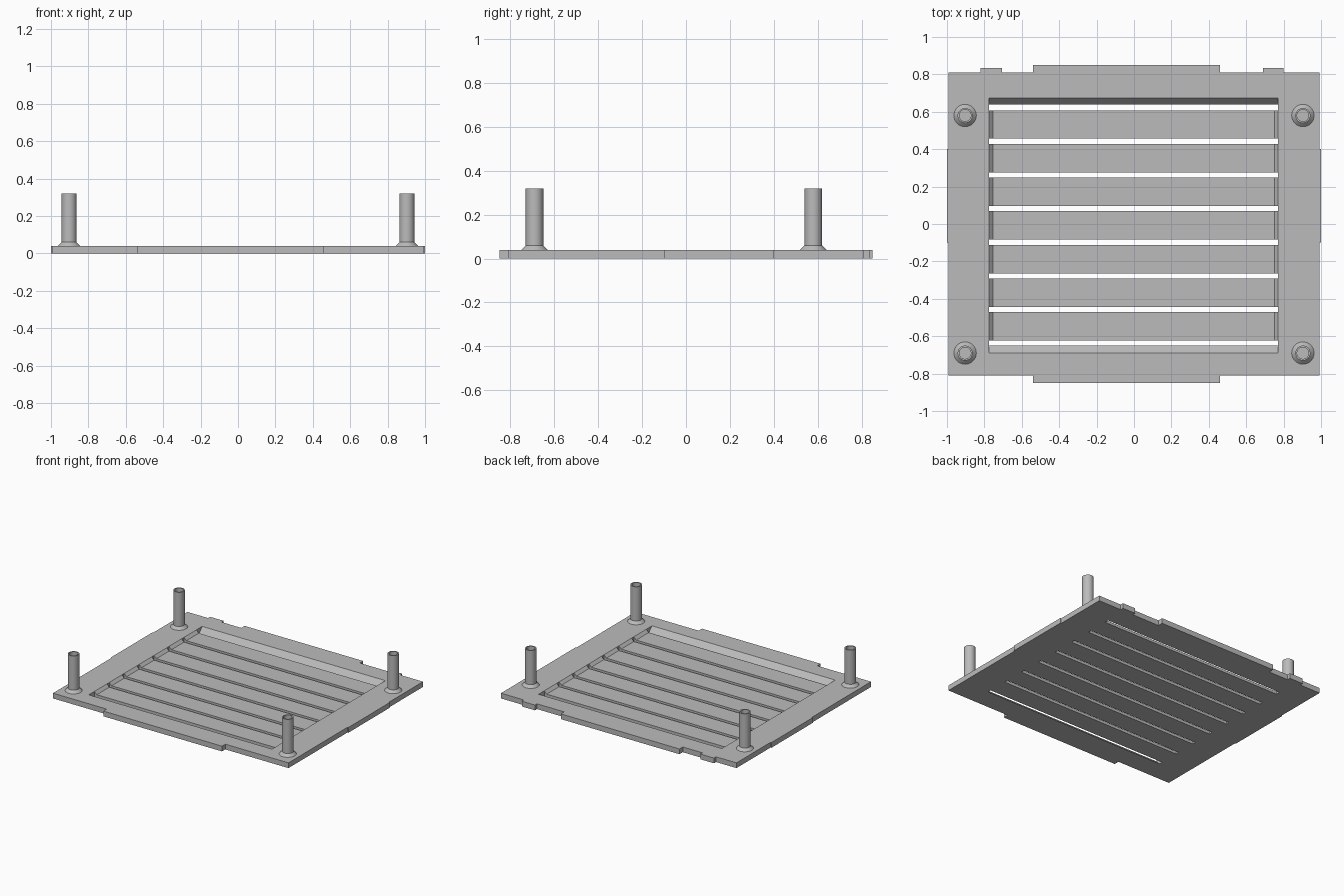
import bpy, bmesh, math

if "Cube" in bpy.data.objects:
    bpy.data.objects.remove(bpy.data.objects["Cube"], do_unlink=True)

grey = bpy.data.materials.new("plain_grey")
grey.use_nodes = True
grey.diffuse_color = (0.5, 0.5, 0.5, 1)
grey.node_tree.nodes["Principled BSDF"].inputs["Base Color"].default_value = (0.5, 0.5, 0.5, 1)

THICK = 0.04             # plate thickness
SLAT = 0.02              # slat thickness
LEFT, RIGHT = -0.775, 0.77
FRONT, BACK = -0.69, 0.675


def add_object(name, bm):
    bmesh.ops.recalc_face_normals(bm, faces=bm.faces)
    mesh = bpy.data.meshes.new(name)
    bm.to_mesh(mesh)
    bm.free()
    mesh.materials.append(grey)
    obj = bpy.data.objects.new(name, mesh)
    bpy.context.collection.objects.link(obj)
    return obj


def prism(name, points, direction):
    """Extrude a closed outline of 3D points along a direction."""
    bm = bmesh.new()
    face = bm.faces.new([bm.verts.new(p) for p in points])
    result = bmesh.ops.extrude_face_region(bm, geom=[face])
    moved = [v for v in result["geom"] if isinstance(v, bmesh.types.BMVert)]
    bmesh.ops.translate(bm, verts=moved, vec=direction)
    if not face.is_valid or len([f for f in bm.faces if len(f.verts) == len(points)]) < 2:
        bm.faces.new([v for v in bm.verts if v not in moved])
    return add_object(name, bm)


def slot(y0, y1, y2, y3):
    """Cutter along x: y0..y1 at the underside, y2..y3 at the top face."""
    low, high = -0.01, THICK + 0.01

    def at(a, b, z):
        return a + (b - a) * z / THICK
    section = [(at(y0, y2, low), low), (at(y1, y3, low), low),
               (at(y1, y3, high), high), (at(y0, y2, high), high)]
    return prism("slot_cutter", [(LEFT, y, z) for y, z in section], (RIGHT - LEFT, 0, 0))


def pocket():
    """Cutter with 45 degree walls, down to the slat tops."""
    bm = bmesh.new()
    rings = []
    for z in (SLAT, THICK + 0.01):
        d = THICK - z
        rings.append([bm.verts.new(p) for p in (
            (LEFT + d, FRONT + d, z), (RIGHT - d, FRONT + d, z),
            (RIGHT - d, BACK - d, z), (LEFT + d, BACK - d, z))])
    bm.faces.new(rings[0])
    bm.faces.new(rings[1])
    for i in range(4):
        j = (i + 1) % 4
        bm.faces.new((rings[0][i], rings[0][j], rings[1][j], rings[1][i]))
    return add_object("pocket_cutter", bm)


# Plate outline with locating tabs on every edge
outline = [(-0.993, -0.81), (-0.54, -0.81), (-0.54, -0.85), (0.46, -0.85), (0.46, -0.81),
           (0.993, -0.81), (0.993, -0.1), (1, -0.1), (1, 0.4), (0.993, 0.4),
           (0.993, 0.81), (0.8, 0.81), (0.8, 0.835), (0.69, 0.835), (0.69, 0.81),
           (0.46, 0.81), (0.46, 0.85), (-0.54, 0.85), (-0.54, 0.81),
           (-0.705, 0.81), (-0.705, 0.835), (-0.82, 0.835), (-0.82, 0.81),
           (-0.993, 0.81), (-0.993, 0.4), (-1, 0.4), (-1, -0.1), (-0.993, -0.1)]
plate = prism("vent_plate", [(x, y, 0) for x, y in outline], (0, 0, THICK))

# Recess and slots leave seven slats; the end slots have one sloping wall
cutters = [pocket(), slot(-0.65, -0.622, FRONT, -0.622), slot(0.607, 0.64, 0.607, BACK)]
for i in range(6):
    y = 0.4425 - 0.18 * i
    cutters.append(slot(y - 0.014, y + 0.014, y - 0.014, y + 0.014))
for cutter in cutters:
    cutter.hide_render = True
    mod = plate.modifiers.new("cut", "BOOLEAN")
    mod.operation = "DIFFERENCE"
    mod.solver = "EXACT"
    mod.object = cutter

# Bake the cuts and discard the cutters
bpy.context.view_layer.update()
graph = bpy.context.evaluated_depsgraph_get()
cut_mesh = bpy.data.meshes.new_from_object(plate.evaluated_get(graph))
plate.modifiers.clear()
plate.data = cut_mesh
for cutter in cutters:
    bpy.data.objects.remove(cutter, do_unlink=True)


def post(name, x, y):
    """Hollow round post with a flared foot."""
    profile = [(0.06, THICK), (0.04, 0.06), (0.04, 0.32), (0.031, 0.32), (0.031, 0.06), (0, 0.06)]
    bm = bmesh.new()
    verts = [bm.verts.new((r, 0, z)) for r, z in profile]
    edges = [bm.edges.new(pair) for pair in zip(verts, verts[1:])]
    bmesh.ops.spin(bm, geom=verts + edges, cent=(0, 0, 0), axis=(0, 0, 1),
                   angle=math.tau, steps=32)
    bmesh.ops.remove_doubles(bm, verts=bm.verts, dist=0.0005)
    obj = add_object(name, bm)
    obj.location = (x, y, 0)
    bpy.ops.object.select_all(action="DESELECT")
    obj.select_set(True)
    bpy.context.view_layer.objects.active = obj
    bpy.ops.object.shade_smooth_by_angle(angle=math.radians(30))


# Four corner posts
for side, x in (("right", -0.903), ("left", 0.903)):
    post("front_" + side + "_post", x, -0.69)
    post("back_" + side + "_post", x, 0.58)
